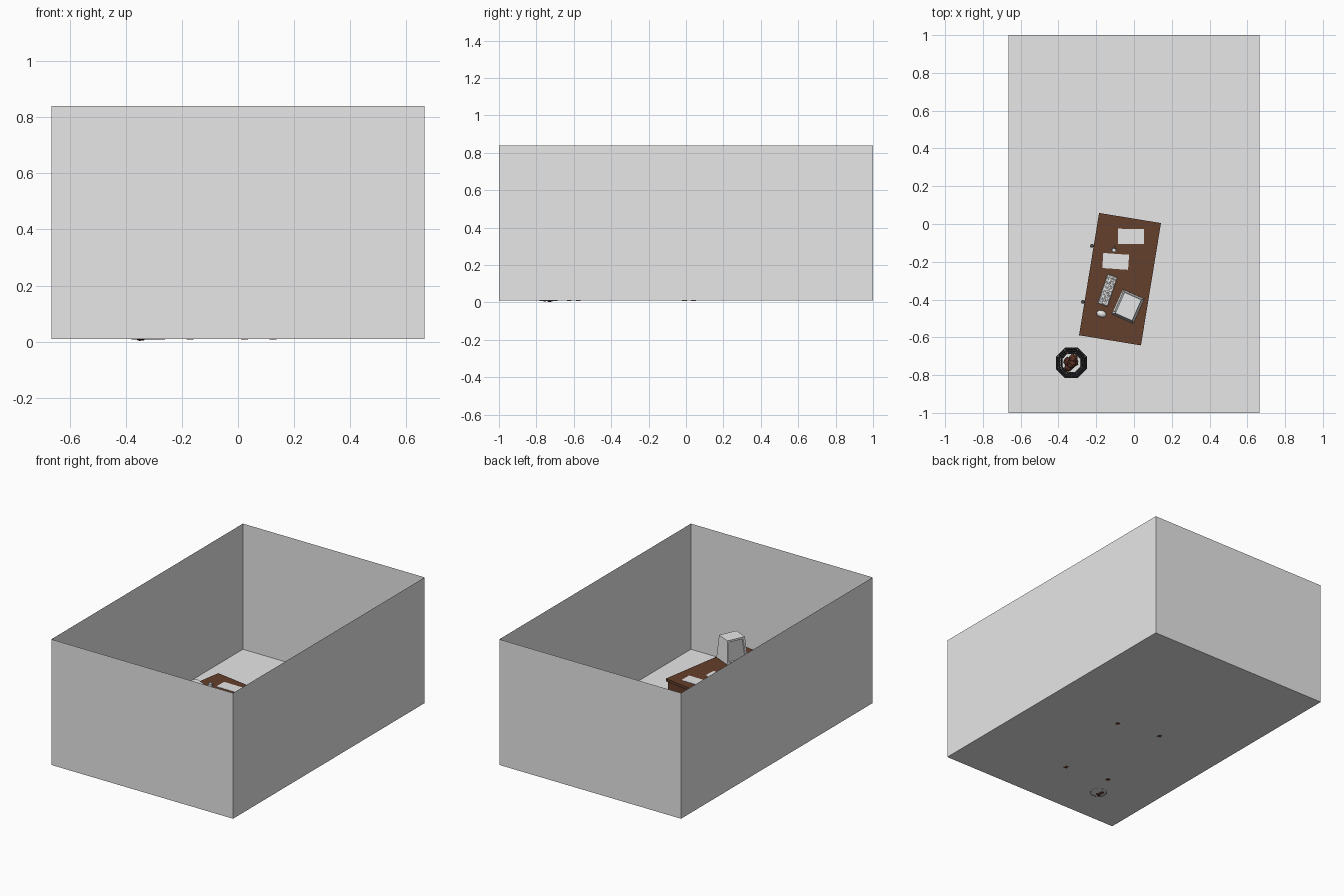
import bpy, bmesh, math, random
from mathutils import Matrix, Vector

if "Cube" in bpy.data.objects:
    bpy.data.objects.remove(bpy.data.objects["Cube"])

random.seed(4)
FLOOR, TOP = 0.01, 0.34


def material(name, rgb):
    m = bpy.data.materials.new(name)
    m.diffuse_color = (*rgb, 1)
    m.use_nodes = True
    m.node_tree.nodes["Principled BSDF"].inputs["Base Color"].default_value = m.diffuse_color
    return m


WALL = material("wall_grey", (0.8, 0.8, 0.8))
WOOD = material("brown_wood", (0.13, 0.05, 0.025))
WHITE = material("off_white", (0.95, 0.95, 0.95))
SCREEN = material("screen_grey", (0.5, 0.5, 0.5))
DARK = material("dark_metal", (0.09, 0.09, 0.09))
SCRAP = material("dark_brown", (0.1, 0.03, 0.018))


def finish(name, bm, mats, frame=Matrix(), smooth=False):
    bmesh.ops.recalc_face_normals(bm, faces=bm.faces)
    return finish_raw(name, bm, mats, frame, smooth)


def finish_raw(name, bm, mats, frame=Matrix(), smooth=False):
    me = bpy.data.meshes.new(name)
    bm.to_mesh(me)
    bm.free()
    ob = bpy.data.objects.new(name, me)
    bpy.context.collection.objects.link(ob)
    for m in mats:
        me.materials.append(m)
    ob.matrix_world = frame
    if smooth:
        bpy.ops.object.select_all(action='DESELECT')
        ob.select_set(True)
        bpy.context.view_layer.objects.active = ob
        bpy.ops.object.shade_smooth_by_angle(angle=math.radians(40))
    return ob


def box_bm(size, centre, taper=(1, 1), shift=0):
    """Box whose lower (taper) or upper end can be scaled and shifted."""
    bm = bmesh.new()
    bmesh.ops.create_cube(bm, size=1)
    for v in bm.verts:
        k = taper if v.co.z > 0 else (1, 1)
        s = shift if v.co.z > 0 else 0
        v.co = Vector((v.co.x * size[0] * k[0] + s, v.co.y * size[1] * k[1],
                       v.co.z * size[2])) + Vector(centre)
    return bm


def box(name, size, centre, mat, frame=Matrix(), taper=(1, 1)):
    return finish(name, box_bm(size, centre, taper), [mat], frame)


def place(x, y, z, degrees):
    return Matrix.Translation((x, y, z)) @ Matrix.Rotation(math.radians(degrees), 4, 'Z')


# Room: floor and four thin walls, open at the top
bm = box_bm((1.328, 2, 0.83), (0, 0, FLOOR + 0.415))
lid = [f for f in bm.faces if f.normal.z > 0.9]
bmesh.ops.delete(bm, geom=lid, context='FACES_ONLY')
finish_raw("room_shell", bm, [WALL])

# Desk: top, apron, legs, drawers with knobs on the user's side
desk = place(-0.074, -0.292, 0, -9.3)
box("desk_top", (0.332, 0.656, 0.018), (0, 0, TOP - 0.009), WOOD, desk)
box("desk_apron", (0.316, 0.64, 0.075), (0, 0, TOP - 0.055), WOOD, desk)
for sx in (-1, 1):
    for sy in (-1, 1):
        box("desk_leg", (0.022, 0.022, 0.24), (sx * 0.15, sy * 0.312, 0.128), WOOD, desk, (1.3, 1.3))
for sy in (-1, 1):
    box("drawer_front", (0.008, 0.27, 0.056), (-0.161, sy * 0.15, TOP - 0.052), WOOD, desk)
    bm = bmesh.new()
    bmesh.ops.create_uvsphere(bm, u_segments=12, v_segments=8, radius=0.01)
    finish("drawer_knob", bm, [DARK], desk @ Matrix.Translation((-0.175, sy * 0.15, TOP - 0.052)), True)

# Loose paper sheets
box("paper_sheet_right", (0.137, 0.08, 0.002), (0, 0, 0.001), WHITE, place(-0.016, -0.066, TOP, -1))
box("paper_sheet_left", (0.137, 0.08, 0.002), (0, 0, 0.001), WHITE, place(-0.097, -0.198, TOP, -4))

# Monitor: tapered housing with an inset screen, front faces local -x
mon = place(-0.032, -0.436, TOP, -24)
box("monitor_base", (0.09, 0.1, 0.012), (0, 0, 0.006), WHITE, mon)
bm = box_bm((0.125, 0.144, 0.15), (0, 0, 0.085), (0.78, 0.84), 0.002)
front = [f for f in bm.faces if f.normal.x < -0.8]
bmesh.ops.inset_region(bm, faces=front, thickness=0.017, depth=0)
bmesh.ops.inset_region(bm, faces=front, thickness=0.004, depth=-0.008)
for f in front:
    f.material_index = 1
finish("monitor_housing", bm, [WHITE, SCREEN], mon)

# Keyboard: wedge body with rows of low keys
kb = place(-0.14, -0.351, TOP, -19)
box("keyboard_body", (0.055, 0.163, 0.010), (0, 0, 0.005), WHITE, kb, (0.94, 0.98))
for r in range(4):
    for c in range(12):
        box("key", (0.009, 0.0105, 0.003), (-0.018 + r * 0.012, -0.0715 + c * 0.013, 0.011),
            WHITE, kb, (0.85, 0.85))

# Mouse
bm = bmesh.new()
bmesh.ops.create_uvsphere(bm, u_segments=16, v_segments=10, radius=1)
bmesh.ops.bisect_plane(bm, geom=bm.verts[:] + bm.edges[:] + bm.faces[:], plane_co=(0, 0, 0),
                       plane_no=(0, 0, -1), clear_outer=True)
bmesh.ops.scale(bm, vec=(0.026, 0.018, 0.015), verts=bm.verts)
finish("mouse", bm, [WHITE], place(-0.172, -0.476, TOP, -14), True)


def lathe(name, profile, sides, mat, frame, smooth=False):
    bm = bmesh.new()
    rings = [[bm.verts.new((r * math.cos(2 * math.pi * i / sides), r * math.sin(2 * math.pi * i / sides), z))
              for i in range(sides)] for r, z in profile]
    for a, b in zip(rings, rings[1:]):
        for i in range(sides):
            j = (i + 1) % sides
            bm.faces.new((a[i], a[j], b[j], b[i]))
    bm.faces.new(rings[0])
    bm.faces.new(rings[-1])
    return finish(name, bm, [mat], frame, smooth)


# Cup with a loop handle
cup = place(-0.106, -0.138, TOP, 80)
lathe("cup", [(0.011, 0), (0.014, 0.03), (0.012, 0.03), (0.0095, 0.004)], 16, WHITE, cup, True)
curve = bpy.data.curves.new("cup_handle", 'CURVE')
curve.dimensions = '3D'
curve.bevel_depth = 0.0016
curve.bevel_resolution = 2
sp = curve.splines.new('POLY')
sp.points.add(6)
for i, p in enumerate(sp.points):
    a = math.pi * (i / 6 - 0.5)
    p.co = (0.012 + 0.01 * math.cos(a), 0, 0.016 + 0.009 * math.sin(a), 1)
curve.materials.append(WHITE)
handle = bpy.data.objects.new("cup_handle", curve)
bpy.context.collection.objects.link(handle)
handle.matrix_world = cup

# Waste basket: flared eight-sided wire mesh, rim and base plate
bin_frame = place(-0.331, -0.735, FLOOR, 22.5)
BIN_H, R0, R1 = 0.16, 0.052, 0.086
bm = bmesh.new()
levels, per_side = 9, 4
corners = [Vector((math.cos(k * math.pi / 4), math.sin(k * math.pi / 4), 0)) for k in range(8)]
grid = []
for l in range(levels + 1):
    t = l / levels
    grid.append([bm.verts.new(corners[k].lerp(corners[(k + 1) % 8], s / per_side) * (R0 + (R1 - R0) * t)
                              + Vector((0, 0, BIN_H * t)))
                 for k in range(8) for s in range(per_side)])
n = len(grid[0])
for a, b in zip(grid, grid[1:]):
    for i in range(n):
        bm.faces.new((a[i], a[(i + 1) % n], b[(i + 1) % n], b[i]))
basket = finish("basket_mesh", bm, [DARK], bin_frame)
wire = basket.modifiers.new("wires", 'WIREFRAME')
wire.thickness = 0.0035
wire.use_boundary = True
lathe("basket_rim", [(R1 - 0.003, BIN_H - 0.004), (R1 + 0.001, BIN_H - 0.004),
                     (R1 + 0.001, BIN_H + 0.002), (R1 - 0.003, BIN_H + 0.002)][1:3], 8, DARK, bin_frame)
rim = bpy.data.objects["basket_rim"]
bm = bmesh.new()
bm.from_mesh(rim.data)
bmesh.ops.delete(bm, geom=[f for f in bm.faces if abs(f.normal.z) > 0.9], context='FACES_ONLY')
bm.to_mesh(rim.data)
bm.free()
lathe("basket_base", [(R0, 0.001), (R0, 0.004)], 8, WHITE, bin_frame)

# Crumpled scraps in the basket
for x, y, z in ((-0.346, -0.757, 0.026), (-0.350, -0.727, 0.026), (-0.315, -0.732, 0.034),
                (-0.331, -0.742, 0.056), (-0.322, -0.712, 0.05)):
    bm = bmesh.new()
    bmesh.ops.create_icosphere(bm, subdivisions=2, radius=0.023)
    for v in bm.verts:
        v.co *= random.uniform(0.85, 1.12)
        v.co.z = max(v.co.z, -z)
    finish("paper_scrap", bm, [SCRAP], Matrix.Translation((x, y, z)))
